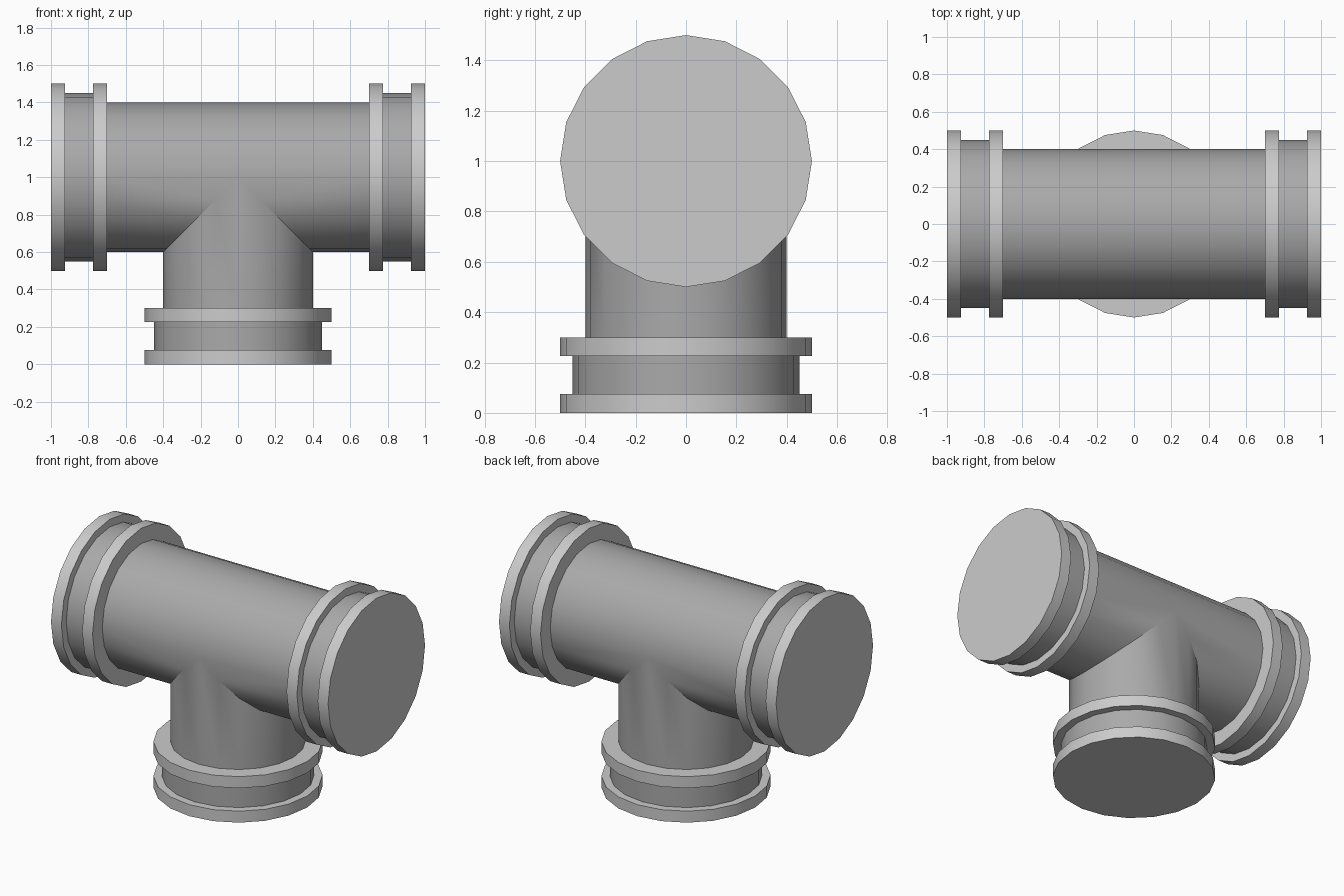
import bpy, bmesh
from math import cos, sin, pi, radians
from mathutils import Matrix

if "Cube" in bpy.data.objects:
    bpy.data.objects.remove(bpy.data.objects["Cube"])

SIDES = 20
ANGLES = [2 * pi * i / SIDES for i in range(SIDES)]
R_PIPE, AXIS_Z, COLLAR = 0.4, 1.0, 0.3

dark = bpy.data.materials.new("dark_grey")
dark.diffuse_color = (0.4, 0.4, 0.4, 1)
dark.use_nodes = True
dark.node_tree.nodes["Principled BSDF"].inputs["Base Color"].default_value = dark.diffuse_color
light = bpy.data.materials.new("light_grey")
light.diffuse_color = (0.8, 0.8, 0.8, 1)
light.use_nodes = True
light.node_tree.nodes["Principled BSDF"].inputs["Base Color"].default_value = light.diffuse_color


def bridge(bm, a, b, mat=0):
    for i in range(SIDES):
        j = (i + 1) % SIDES
        quad = list(dict.fromkeys((a[i], a[j], b[j], b[i])))
        bm.faces.new(quad).material_index = mat


def finish(bm, name, mats):
    bmesh.ops.remove_doubles(bm, verts=bm.verts, dist=1e-4)
    bmesh.ops.recalc_face_normals(bm, faces=bm.faces)
    me = bpy.data.meshes.new(name)
    bm.to_mesh(me)
    bm.free()
    for m in mats:
        me.materials.append(m)
    ob = bpy.data.objects.new(name, me)
    bpy.context.collection.objects.link(ob)
    bpy.ops.object.select_all(action='DESELECT')
    ob.select_set(True)
    bpy.context.view_layer.objects.active = ob
    bpy.ops.object.shade_smooth_by_angle(angle=radians(30))


# Tee body: three arms of equal radius meeting on mitred seams
bm = bmesh.new()
for side in (-1, 1):
    outer, seam = [], []
    for a in ANGLES:
        y, dz = R_PIPE * cos(a), R_PIPE * sin(a)
        outer.append(bm.verts.new((side * (1 - COLLAR), y, AXIS_Z + dz)))
        seam.append(bm.verts.new((side * max(0, -dz), y, AXIS_Z + dz)))
    bridge(bm, outer, seam)
lower, seam = [], []
for a in ANGLES:
    y, x = R_PIPE * cos(a), R_PIPE * sin(a)
    lower.append(bm.verts.new((x, y, COLLAR)))
    seam.append(bm.verts.new((x, y, AXIS_Z - abs(x))))
bridge(bm, lower, seam)
finish(bm, "tee_pipe", [dark])

# Collars: capped double flange with a groove, as (distance from end, radius)
PROFILE = [(0, 0.5), (0.075, 0.5), (0.075, 0.45), (0.225, 0.45),
           (0.225, 0.5), (COLLAR, 0.5), (COLLAR, R_PIPE)]
GROOVE = 2


def collar(name, matrix):
    bm = bmesh.new()
    rings = [[bm.verts.new((r * cos(a), r * sin(a), t)) for a in ANGLES]
             for t, r in PROFILE]
    for k in range(len(rings) - 1):
        bridge(bm, rings[k], rings[k + 1], 1 if k == GROOVE else 0)
    bm.faces.new(rings[0])
    bm.transform(matrix)
    finish(bm, name, [light, dark])


collar("bottom_collar", Matrix.Identity(4))
for name, side in (("left_collar", -1), ("right_collar", 1)):
    collar(name, Matrix.Translation((side, 0, AXIS_Z))
           @ Matrix.Rotation(-side * pi / 2, 4, 'Y'))
